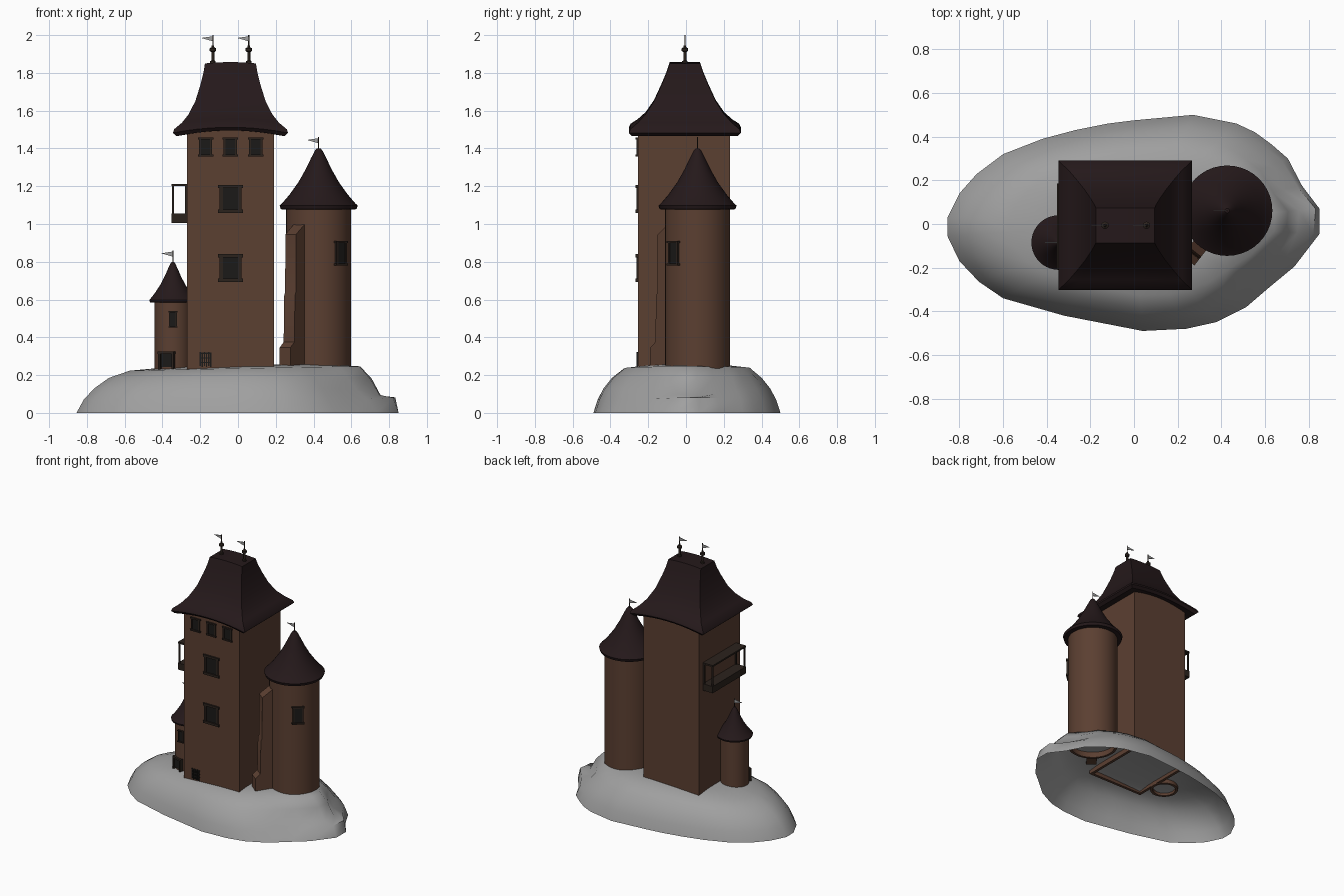
import bpy, bmesh
from math import sin, cos, pi, radians, atan2
from mathutils import Matrix, Vector

if "Cube" in bpy.data.objects:
    bpy.data.objects.remove(bpy.data.objects["Cube"])


def material(name, rgb):
    m = bpy.data.materials.new(name)
    m.diffuse_color = (*rgb, 1)
    m.use_nodes = True
    m.node_tree.nodes["Principled BSDF"].inputs["Base Color"].default_value = m.diffuse_color
    return m


ROCK = material("rock_grey", (0.35, 0.35, 0.35))
WALL = material("wall_brown", (0.105, 0.05, 0.031))
ROOF = material("roof_dark", (0.018, 0.0095, 0.0105))
TRIM = material("trim_dark", (0.024, 0.016, 0.012))
PANE = material("pane_black", (0.011, 0.010, 0.009))


def finish(name, bm, mat=None, angle=35):
    bmesh.ops.recalc_face_normals(bm, faces=bm.faces[:])
    me = bpy.data.meshes.new(name)
    bm.to_mesh(me)
    bm.free()
    for p in me.polygons:
        p.use_smooth = True
    me.set_sharp_from_angle(angle=radians(angle))
    ob = bpy.data.objects.new(name, me)
    bpy.context.collection.objects.link(ob)
    if mat:
        me.materials.append(mat)
    return ob


def loft(bm, rings):
    """Bridge closed rings of equal length."""
    vs = [[bm.verts.new(p) for p in r] for r in rings]
    n = len(vs[0])
    for a, b in zip(vs, vs[1:]):
        for i in range(n):
            j = (i + 1) % n
            bm.faces.new((a[i], a[j], b[j], b[i]))
    return vs


def circle(c, r, z, seg):
    return [(c[0] + r * cos(2 * pi * i / seg), c[1] + r * sin(2 * pi * i / seg), z)
            for i in range(seg)]


def lathe(name, c, profile, mat, seg=32):
    bm = bmesh.new()
    vs = loft(bm, [circle(c, r, z, seg) for r, z in profile])
    bm.faces.new(vs[0])
    bm.faces.new(vs[-1])
    return finish(name, bm, mat)


def hollow(name, outer, inner, z0, z1, mat):
    """Wall with thickness, open at the bottom."""
    at = lambda ring, z: [(p[0], p[1], z) for p in ring]
    bm = bmesh.new()
    vs = loft(bm, [at(inner, z1), at(inner, z0), at(outer, z0), at(outer, z1)])
    bm.faces.new(vs[-1])
    return finish(name, bm, mat)


def boxes(name, parts, mat, loc=(0, 0, 0), facing=-90):
    """Boxes (centre, size) in a frame whose -y looks along 'facing' degrees."""
    bm = bmesh.new()
    frame = Matrix.Translation(loc) @ Matrix.Rotation(radians(facing + 90), 4, 'Z')
    for c, s in parts:
        bmesh.ops.create_cube(bm, size=1, matrix=frame @ Matrix.Translation(c)
                              @ Matrix.Diagonal((*s, 1)))
    return finish(name, bm, mat)


def window(name, loc, w, h, facing=-90):
    t = w * 0.13
    jambs = [((s * (w / 2 - t), 0, 0), (t, .02, h)) for s in (-1, 1)]
    caps = [((0, -.002, s * (h / 2 - t / 2)), (w, .024, t)) for s in (-1, 1)]
    boxes(name + "_frame", jambs + caps, TRIM, loc, facing)
    boxes(name + "_pane", [((0, .002, 0), (w - 2 * t, .014, h - t))], PANE, loc, facing)


def flag(name, x, y, z0, z1):
    lathe(name + "_pole", (x, y), [(.003, z0), (.003, z1)], TRIM, 8)
    bm = bmesh.new()
    tri = [(x, z1 - .033), (x, z1 - .006), (x - .062, z1 - .015)]
    loft(bm, [[(a, y + d, b) for a, b in tri] for d in (-.002, .002)])
    bm.verts.ensure_lookup_table()
    bm.faces.new(bm.verts[:3])
    bm.faces.new(bm.verts[3:])
    finish(name, bm, ROCK)


# Rock: open-bottomed mound
outline = [(-.855, -.055), (-.80, -.17), (-.71, -.265), (-.60, -.34), (-.32, -.42),
           (-.14, -.455), (.04, -.49), (.24, -.48), (.375, -.45), (.515, -.38),
           (.62, -.29), (.735, -.195), (.85, -.045), (.85, .07), (.77, .175),
           (.705, .30), (.63, .365), (.555, .42), (.47, .46), (.27, .50), (0, .475),
           (-.12, .46), (-.27, .43), (-.42, .39), (-.60, .32), (-.72, .23),
           (-.80, .14), (-.855, .03)]
levels = [(1, 0), (.955, .07), (.89, .13), (.80, .185), (.67, .235), (.42, .25)]
tip_scale = [0, .025, 0, .03, .09, .12]      # ledge at the right-hand tip
tip_drop = [0, -.012, .04, 0, 0, 0]
bm = bmesh.new()
rings = []
for k, (s, z) in enumerate(levels):
    ring = []
    for x, y in outline:
        ang = atan2(y / .49, x / .85)
        d = ang + radians(35)
        # shallow dent at the front right
        dent = 1 - .04 * max(0, cos(d * 2.5)) * (abs(d) < .6) * (0 < k < 4)
        tip = max(0, cos(ang - .1)) ** (8 if k < 3 else 3)
        f = s * dent + tip_scale[k] * tip
        ring.append((x * f, y * f, z - tip_drop[k] * tip + .02 * x * s * (k > 3)))
    rings.append(ring)
vs = loft(bm, rings)
top = bm.verts.new((0, 0, .255))
for i in range(len(outline)):
    bm.faces.new((vs[-1][i], vs[-1][(i + 1) % len(outline)], top))
finish("rock", bm, ROCK, 60)

# Main square tower
rect = lambda x0, x1, y0, y1: [(x0, y0), (x1, y0), (x1, y1), (x0, y1)]
hollow("main_tower_wall", rect(-.27, .19, -.255, .233), rect(-.25, .17, -.235, .213),
       .22, 1.525, WALL)

# Main roof: bell-curved hip with arched front and back eaves
N = 10


def roof_ring(hx, hy, z, arch):
    us = [-1 + 2 * i / N for i in range(N + 1)]
    row = lambda sy, seq: [(-.04 + u * hx, -.006 + sy * hy, z + arch * (1 - u * u)) for u in seq]
    return row(-1, us) + row(1, us[::-1])


bm = bmesh.new()
vs = loft(bm, [roof_ring(*r) for r in [
    (.225, .24, 1.475, .03), (.285, .28, 1.465, .03), (.305, .296, 1.482, .03),
    (.298, .288, 1.502, .028), (.258, .250, 1.535, .02), (.222, .208, 1.58, .012),
    (.186, .163, 1.65, .007), (.158, .122, 1.74, .006), (.143, .097, 1.80, .006),
    (.135, .08, 1.85, .007)]])
for ring in (vs[0], vs[-1]):
    for i in range(N):
        bm.faces.new((ring[i], ring[i + 1], ring[2 * N - i], ring[2 * N + 1 - i]))
finish("main_roof", bm, ROOF)

# Roof finials with pennants
for i, x in enumerate((-.133, .057)):
    lathe(f"finial_{i}", (x, -.006),
          [(.014, 1.845), (.014, 1.862), (.008, 1.866), (.008, 1.91), (.017, 1.916),
           (.017, 1.93), (.007, 1.936), (.006, 1.945)], TRIM, 12)
    flag(f"roof_flag_{i}", x, -.006, 1.94, 2.0)

# Round towers with bell-shaped cone roofs
for name, c, r, z0, eave, apex, er, mast in [
        ("round_tower", (.427, .061), .172, .215, 1.085, 1.40, .207, 1.46),
        ("small_turret", (-.345, -.085), .097, .215, .59, .80, .125, .86)]:
    hollow(name + "_wall", circle(c, r, 0, 40), circle(c, r - .018, 0, 40), z0, eave + .01, WALL)
    h = apex - eave
    shape = [(.85, -.03), (.97, -.02), (1, .04), (.94, .075), (.75, .22), (.52, .43),
             (.34, .64), (.2, .83), (.1, .96), (.05, 1)]
    lathe(name + "_roof", c, [(er * a, eave + h * b) for a, b in shape], ROOF, 40)
    flag(name + "_flag", *c, apex - .01, mast)

# Stepped buttress on the round tower
a = radians(-128)
out, side = Vector((cos(a), sin(a), 0)), Vector((-sin(a), cos(a), 0))
prof = [(.155, .235), (.29, .235), (.29, .345), (.255, .375), (.25, .62), (.242, .64),
        (.24, .945), (.165, 1.0), (.155, 1.0)]
bm = bmesh.new()
vs = loft(bm, [[Vector((.427, .061, z)) + out * r + side * s for r, z in prof]
               for s in (-.036, .036)])
for ring in vs:
    bm.faces.new(ring)
finish("buttress", bm, WALL)

# Windows
for i, x in enumerate((-.172, -.04, .093)):
    window(f"top_window_{i}", (x, -.253, 1.408), .082, .1)
window("upper_window", (-.04, -.253, 1.133), .132, .148)
window("lower_window", (-.04, -.253, .767), .132, .148)
t = radians(-47)
window("round_tower_window", (.427 + .17 * cos(t), .061 + .17 * sin(t), .845), .085, .13, -47)
window("turret_window", (-.345, -.181, .495), .048, .088)

# Barred gate in the main tower
boxes("gate_bars", [((-.0275 + .011 * i, 0, -.004 * (i % 2)), (.007, .016, .075)) for i in range(6)]
      + [((0, 0, z), (.066, .012, .007)) for z in (-.018, .006, .03)],
      PANE, (-.172, -.254, .285))

# Turret door
t = radians(-110)
door_at = (-.345 + .096 * cos(t), -.085 + .096 * sin(t), .28)
boxes("turret_door", [((0, .004, 0), (.07, .016, .075))], PANE, door_at, -110)
boxes("turret_door_frame", [((0, 0, .038), (.09, .028, .014)),
                            ((-.038, 0, -.005), (.013, .026, .09)),
                            ((.038, 0, -.005), (.013, .026, .09))], TRIM, door_at, -110)

# Side balcony: floor, canopy slab and posts
parts = [((-.31, -.012, 1.03), (.084, .395, .05)), ((-.31, -.012, 1.207), (.084, .395, .012))]
for x in (-.345, -.275):
    for y in (-.2, .176):
        parts.append(((x, y, 1.125), (.01, .01, .17)))
boxes("balcony", parts, TRIM)
